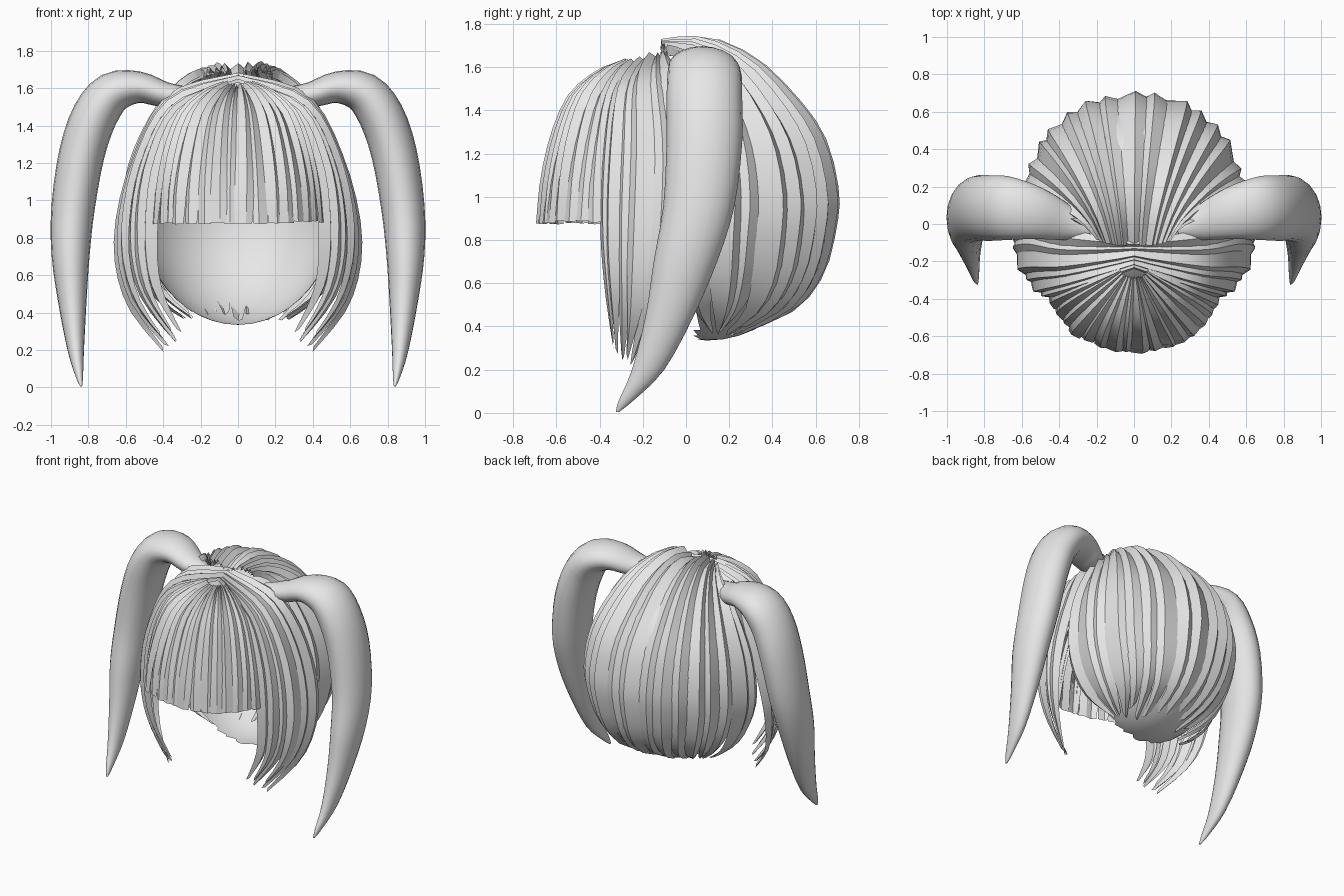
import bpy, bmesh, math, random
from mathutils import Vector

if "Cube" in bpy.data.objects:
    bpy.data.objects.remove(bpy.data.objects["Cube"])

random.seed(4)
CENTRE = Vector((0, 0.0, 1.0))

grey = bpy.data.materials.new("light_grey_hair")
grey.diffuse_color = (0.8, 0.8, 0.8, 1)
grey.use_nodes = True
grey.node_tree.nodes["Principled BSDF"].inputs["Base Color"].default_value = grey.diffuse_color


def spline(pts, u):
    """Catmull-Rom point on a list of equal-length tuples, u from 0 to 1."""
    n = len(pts) - 1
    f = min(max(u, 0), 1) * n
    i = min(int(f), n - 1)
    t = f - i
    p = [Vector(pts[min(max(k, 0), n)]) for k in range(i - 1, i + 3)]
    return 0.5 * (2 * p[1] + (p[2] - p[0]) * t
                  + (2 * p[0] - 5 * p[1] + 4 * p[2] - p[3]) * t ** 2
                  + (3 * p[1] - p[0] - 3 * p[2] + p[3]) * t ** 3)


def finish(name, bm, angle=30, mirror=False):
    me = bpy.data.meshes.new(name)
    bm.to_mesh(me)
    bm.free()
    me.materials.append(grey)
    ob = bpy.data.objects.new(name, me)
    bpy.context.collection.objects.link(ob)
    if mirror:
        m = ob.modifiers.new("mirror", 'MIRROR')
        m.use_mirror_merge = False
    bpy.ops.object.select_all(action='DESELECT')
    ob.select_set(True)
    bpy.context.view_layer.objects.active = ob
    bpy.ops.object.shade_smooth_by_angle(angle=math.radians(angle))
    return ob


def locks(name, path, count, depth, tip, jag, steps=14, ragged=0.0, mirror=False):
    """Row of ridged hair strips lying on the surface path(s, u)."""
    bm = bmesh.new()
    for i in range(count):
        mid = (i + 0.5) / count
        half = 0.64 / count * random.uniform(0.9, 1.2)
        ridge = random.uniform(-0.4, 0.4)
        lift = random.uniform(-0.014, 0.006)
        lean = random.uniform(-0.25, 0.25) / count
        end = 1 - random.uniform(0, jag)
        rows = []
        for k in range(steps + 1):
            t = k / steps
            w = half * (1 - (1 - tip) * max(0, (t - 0.78) / 0.22) ** 1.5)
            drop = depth * (1 - 0.7 * max(0, (t - 0.6) / 0.4))
            row = []
            for v, h in ((-1, -drop), (ridge, 0), (1, -drop)):
                uneven = ragged * v * (1 if i % 2 else -1) * t
                p = path(mid + v * w + lean * (t - 0.5), min(1, t * end + uneven))
                d = (p - CENTRE).normalized()
                row.append(bm.verts.new(p + d * (h + lift)))
            rows.append(row)
        for a, b in zip(rows, rows[1:]):
            for j in range(2):
                f = bm.faces.new((a[j], a[j + 1], b[j + 1], b[j]))
                f.normal_update()
                if f.normal.dot(f.calc_center_median() - CENTRE) < 0:
                    f.normal_flip()
    return finish(name, bm, 24, mirror)


# Back hair: paths blend from the middle of the back to the two sides
BACK_MID = [(0.0, -0.12, 1.73), (0.05, 0.08, 1.75), (0.08, 0.32, 1.65), (0.1, 0.52, 1.46),
            (0.1, 0.65, 1.27), (0.1, 0.71, 1.03), (0.1, 0.7, 0.86), (0.1, 0.64, 0.64),
            (0.1, 0.5, 0.47), (0.07, 0.22, 0.35)]
BACK_SIDE = [(0.2, -0.08, 1.7), (0.28, 0.0, 1.66), (0.4, 0.06, 1.55), (0.51, 0.09, 1.37),
             (0.585, 0.1, 1.18), (0.615, 0.1, 0.98), (0.6, 0.09, 0.79), (0.53, 0.09, 0.6),
             (0.42, 0.1, 0.46), (0.27, 0.13, 0.36)]


def back_path(s, u):
    a = math.radians(-8 + 196 * s)
    m, e = spline(BACK_MID, u), spline(BACK_SIDE, u)
    k, c = math.sin(a), math.cos(a)
    x = e.x * math.copysign(abs(c) ** 0.92, c)
    y = e.y + (m.y - e.y) * k
    z = e.z + (m.z - e.z) * max(0, k) ** 1.5
    dip = 0.06 * max(0, 1 - u / 0.14) * max(0, 1 - abs(x) / 0.08)
    return Vector((x, y, z - dip))


locks("back_hair", back_path, 17, 0.04, 0.5, 0.06, 20, 0.012)

# Fringe: falls forward and is cut off straight
FRINGE = [(0.17, 1.635), (0.42, 1.59), (0.7, 1.48), (0.87, 1.3), (0.97, 1.08), (1.0, 0.87)]


def fringe_path(s, u):
    a = math.radians(-76 + 152 * s)
    r, z = spline([(r, z, 0) for r, z in FRINGE], u).xy
    c = max(0.0, math.cos(a)) ** 0.85
    return Vector((0.475 * r * math.sin(a), -0.25 + 0.03 * (1 - u) - 0.45 * r * c, z))


locks("fringe", fringe_path, 16, 0.03, 0.8, 0.03, 12)

# Side locks: from the parting, over the temple, down to curved points
FRONT_EDGE = [(0, -0.25, 1.64), (0.3, -0.36, 1.5), (0.43, -0.41, 1.2),
              (0.46, -0.42, 0.85), (0.43, -0.39, 0.54), (0.29, -0.35, 0.27)]
REAR_EDGE = [(0, -0.1, 1.69), (0.37, -0.05, 1.58), (0.57, 0.02, 1.23),
             (0.67, 0.0, 0.8), (0.61, -0.09, 0.45), (0.41, -0.23, 0.18)]


def side_path(s, u):
    p = spline(FRONT_EDGE, u).lerp(spline(REAR_EDGE, u), s)
    bulge = 4 * s * (1 - s) * math.sin(math.pi * u)
    return p + Vector((0.05, -0.055, 0)) * bulge


locks("side_locks", side_path, 6, 0.028, 0.3, 0.06, 18, 0.02, mirror=True)

# Scalp: smooth inner shell, open at the face
bm = bmesh.new()
bmesh.ops.create_uvsphere(bm, u_segments=40, v_segments=24, radius=1)
for v in bm.verts:
    v.co = Vector((0.54 * v.co.x, 0.1 + 0.56 * v.co.y, 0.985 + 0.65 * v.co.z))
face_opening = [f for f in bm.faces
                if f.calc_center_median().y < 0.05 and f.calc_center_median().z < 1.25]
bmesh.ops.delete(bm, geom=face_opening, context='FACES')
finish("scalp", bm, 60)

# Pigtails: tapered oval tubes; x, z, y of the centre, then half width and half depth
PIGTAIL = [(0.24, 1.55, -0.03, 0.05, 0.05), (0.39, 1.565, 0.025, 0.068, 0.11),
           (0.53, 1.605, 0.065, 0.085, 0.145), (0.67, 1.575, 0.085, 0.112, 0.17),
           (0.765, 1.455, 0.085, 0.122, 0.175), (0.835, 1.25, 0.085, 0.122, 0.175),
           (0.882, 0.96, 0.06, 0.116, 0.165), (0.895, 0.71, 0.0, 0.102, 0.148),
           (0.885, 0.45, -0.075, 0.075, 0.112), (0.867, 0.2, -0.175, 0.044, 0.075),
           (0.848, 0.06, -0.275, 0.02, 0.035), (0.838, 0.005, -0.317, 0.005, 0.008)]
bm = bmesh.new()
SIDES, RINGS = 20, 33
rings = []
for k in range(RINGS + 1):
    u = k / RINGS
    x, z, y, a, b = spline(PIGTAIL, u)
    ahead, behind = spline(PIGTAIL, u + 0.02), spline(PIGTAIL, u - 0.02)
    t = Vector((ahead[0] - behind[0], 0, ahead[1] - behind[1])).normalized()
    n = Vector((-t.z, 0, t.x))
    ring = []
    for j in range(SIDES):
        q = 2 * math.pi * j / SIDES
        p = Vector((x, y, z)) + n * (a * math.cos(q)) + Vector((0, b * math.sin(q), 0))
        p.z = max(p.z, 0)
        ring.append(bm.verts.new(p))
    rings.append(ring)
for a, b in zip(rings, rings[1:]):
    for j in range(SIDES):
        bm.faces.new((a[j], a[(j + 1) % SIDES], b[(j + 1) % SIDES], b[j]))
bm.faces.new(rings[0])
bm.faces.new(rings[-1])
bmesh.ops.recalc_face_normals(bm, faces=bm.faces[:])
finish("pigtails", bm, 50, mirror=True)
